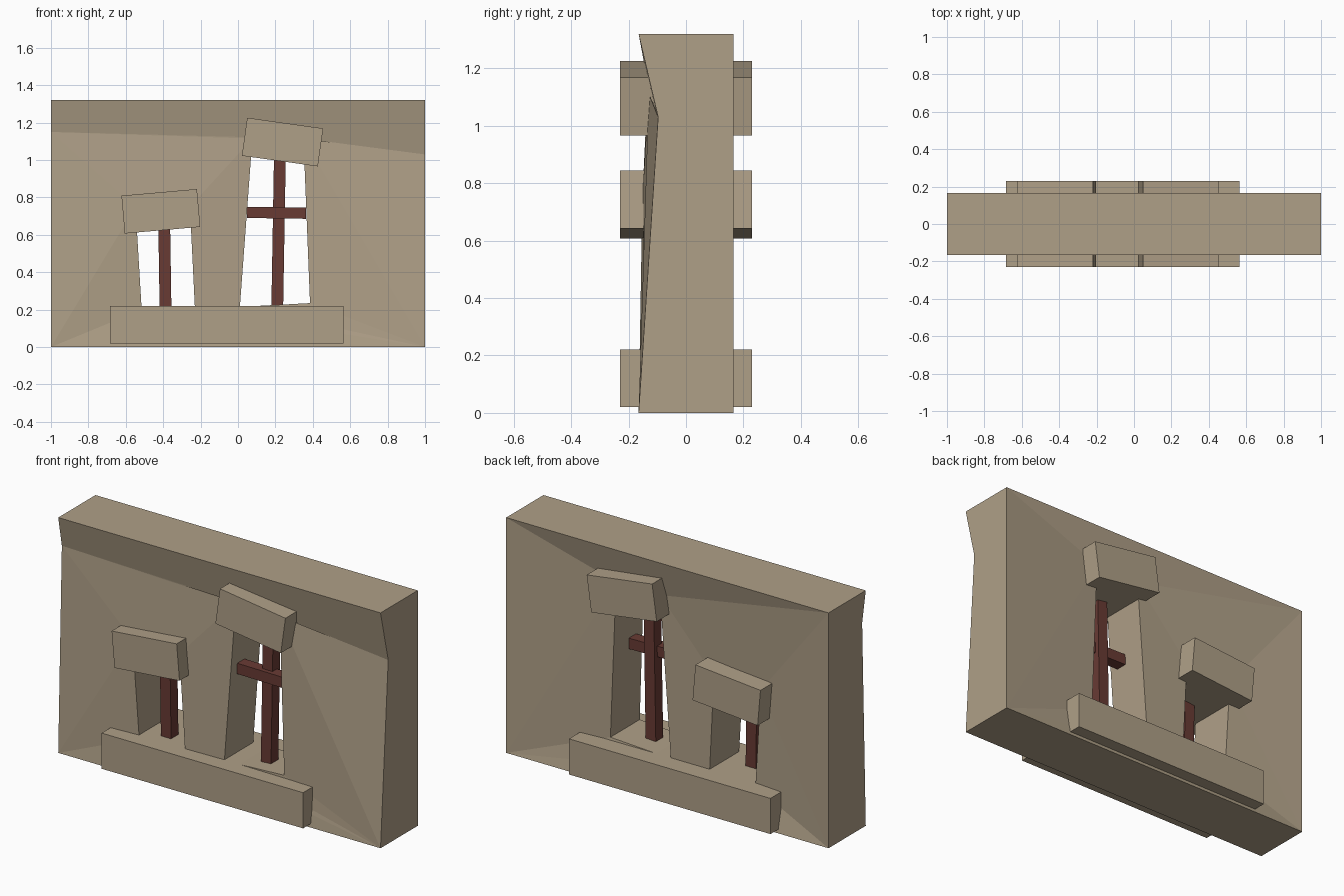
import bpy, bmesh, math

if "Cube" in bpy.data.objects:
    bpy.data.objects.remove(bpy.data.objects["Cube"], do_unlink=True)


def make_material(name, rgb):
    mat = bpy.data.materials.new(name)
    mat.use_nodes = True
    color = (*rgb, 1.0)
    mat.diffuse_color = color
    mat.node_tree.nodes["Principled BSDF"].inputs["Base Color"].default_value = color
    return mat


clay = make_material("tan_clay", (0.43, 0.35, 0.245))
wood = make_material("red_brown_wood", (0.14, 0.043, 0.034))


def add_object(name, bm, mat):
    bmesh.ops.recalc_face_normals(bm, faces=bm.faces)
    mesh = bpy.data.meshes.new(name)
    bm.to_mesh(mesh)
    bm.free()
    mesh.materials.append(mat)
    obj = bpy.data.objects.new(name, mesh)
    bpy.context.collection.objects.link(obj)
    return obj


def box(name, center, size, tilt, mat):
    """Box leaning by tilt degrees in the plane of the wall."""
    bm = bmesh.new()
    bmesh.ops.create_cube(bm, size=1)
    bmesh.ops.scale(bm, vec=size, verts=bm.verts)
    obj = add_object(name, bm, mat)
    obj.location = center
    obj.rotation_euler.y = -math.radians(tilt)
    return obj


# Crooked window openings: corners as (x, z, front y), bottom left then clockwise
HEIGHT, DEPTH, BACK_RECESS = 1.32, 0.165, 0.12
SMALL = [(-0.515, 0.2, -0.14), (-0.548, 0.75, -0.152),
         (-0.257, 0.75, -0.152), (-0.23, 0.2, -0.14)]
TALL = [(0.01, 0.215, -0.135), (0.077, 1.115, -0.13),
        (0.35, 1.115, -0.13), (0.385, 0.235, -0.14)]


def wall():
    bm = bmesh.new()

    def skin(y_of, left_top, right_top, y):
        """One side of the wall, faceted around both openings."""
        small = [bm.verts.new((x, y_of(f), z)) for x, z, f in SMALL]
        tall = [bm.verts.new((x, y_of(f), z)) for x, z, f in TALL]
        bl, br = (bm.verts.new((x, y, 0)) for x in (-1, 1))
        lt, rt = bm.verts.new(left_top), bm.verts.new(right_top)
        for loop in ((bl, lt, small[1]), (bl, small[1], small[0]),
                     (lt, tall[1], small[2], small[1]),
                     (small[2], tall[1], tall[0], small[3]),
                     (lt, rt, tall[2]), (lt, tall[2], tall[1]),
                     (rt, br, tall[2]), (br, tall[3], tall[2]),
                     (bl, small[0], small[3]), (bl, small[3], br),
                     (small[3], tall[0], br), (tall[0], tall[3], br)):
            bm.faces.new(loop)
        return small, tall, bl, br, lt, rt

    front = skin(lambda f: f, (-1, -0.133, 1.15), (1, -0.097, 1.03), -DEPTH)
    back = skin(lambda f: BACK_RECESS, (-1, DEPTH, HEIGHT), (1, DEPTH, HEIGHT), DEPTH)

    # Opening reveals
    for a, b in zip(front[:2], back[:2]):
        for i in range(4):
            j = (i + 1) % 4
            bm.faces.new((a[i], a[j], b[j], b[i]))

    # Overhanging front lip, top, base and ends
    fbl, fbr, flt, frt = front[2:]
    bbl, bbr, blt, brt = back[2:]
    tl, tr = (bm.verts.new((x, -DEPTH, HEIGHT)) for x in (-1, 1))
    for loop in ((flt, frt, tr, tl), (tl, tr, brt, blt), (fbl, fbr, bbr, bbl),
                 (fbl, flt, tl, blt, bbl), (fbr, frt, tr, brt, bbr)):
        bm.faces.new(loop)
    return add_object("wall", bm, clay)


wall()

# Lintels and shared sill, passing through the wall
box("small_window_lintel", (-0.4125, 0, 0.726), (0.405, 0.46, 0.203), 5, clay)
box("tall_window_lintel", (0.238, 0, 1.096), (0.41, 0.46, 0.205), -8, clay)
box("window_sill", (-0.06, 0, 0.12), (1.25, 0.46, 0.2), 0, clay)

# Wooden window bars
box("small_window_post", (-0.391, -0.052, 0.43), (0.063, 0.065, 0.5), 0.9, wood)
box("tall_window_post", (0.217, -0.02, 0.62), (0.063, 0.065, 0.88), -1, wood)
box("tall_window_crossbar", (0.206, -0.045, 0.718), (0.315, 0.065, 0.06), -0.8, wood)
